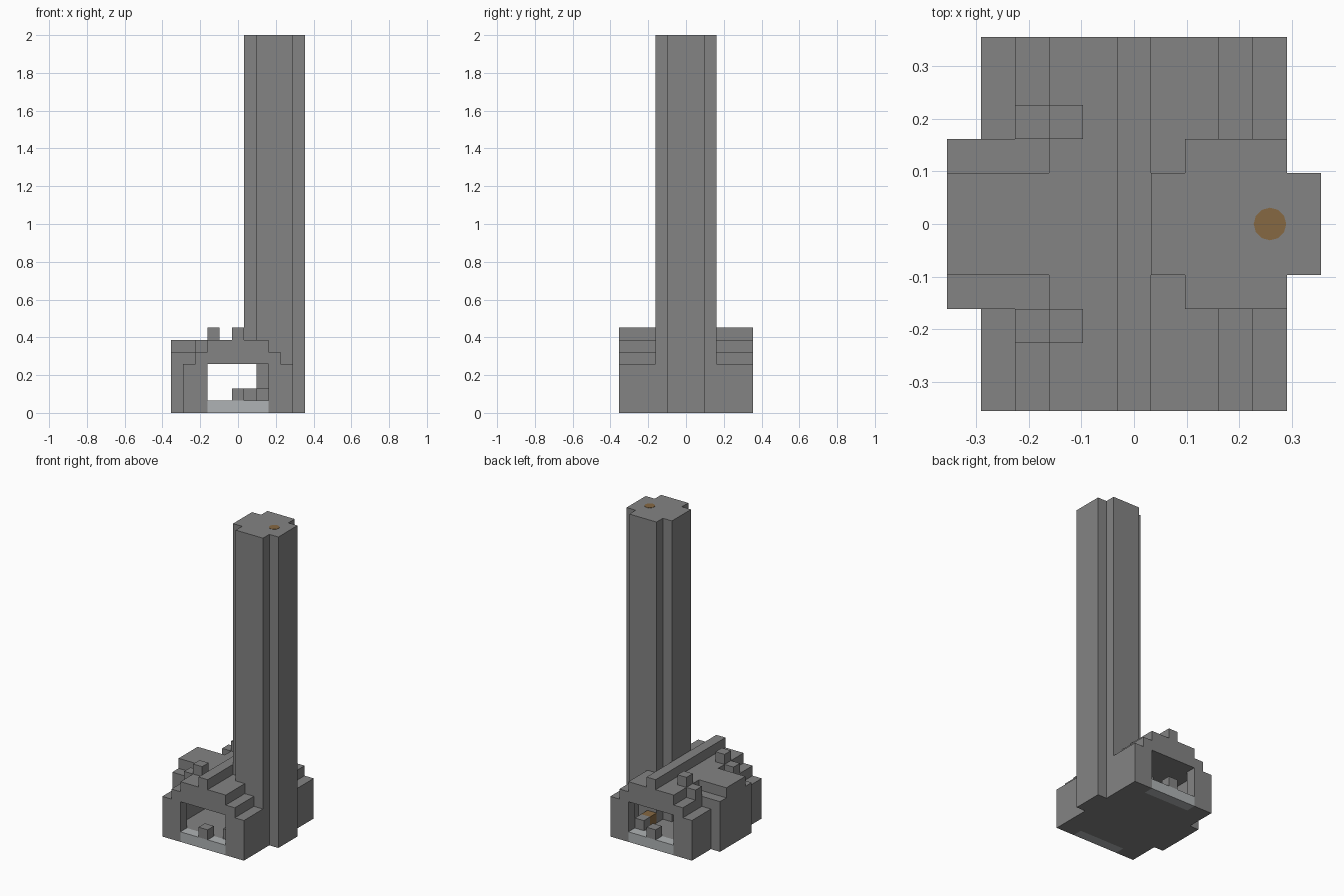
import bpy, bmesh
from mathutils import Vector

U = 2 / 31  # edge of one building block

if "Cube" in bpy.data.objects:
    bpy.data.objects.remove(bpy.data.objects["Cube"])


def material(name, colour):
    m = bpy.data.materials.new(name)
    m.use_nodes = True
    m.diffuse_color = (*colour, 1)
    m.node_tree.nodes["Principled BSDF"].inputs["Base Color"].default_value = (*colour, 1)
    return m


stone = material("grey stone", (0.23, 0.23, 0.23))
pale = material("pale stone", (0.43, 0.45, 0.46))
wood = material("brown wood", (0.24, 0.14, 0.055))


def box(x0, x1, y0, y1, z0, z1):
    """Set of blocks covering inclusive index ranges."""
    return {(x, y, z) for x in range(x0, x1 + 1)
            for y in range(y0, y1 + 1) for z in range(z0, z1 + 1)}


def build(name, cells, mat):
    """Outer skin of a set of blocks, with flat areas merged."""
    bm = bmesh.new()
    for c in cells:
        for axis in range(3):
            for sign in (-1, 1):
                n = [0, 0, 0]
                n[axis] = sign
                if tuple(a + b for a, b in zip(c, n)) in cells:
                    continue
                n = Vector(n)
                s = Vector((n.y, n.z, n.x))
                t = n.cross(s)
                mid = Vector((c[0], c[1], c[2] + 0.5)) + n / 2
                corners = [mid + (s * a + t * b) / 2
                           for a, b in ((-1, -1), (1, -1), (1, 1), (-1, 1))]
                bm.faces.new([bm.verts.new(p * U) for p in corners])
    bmesh.ops.remove_doubles(bm, verts=bm.verts, dist=U / 100)
    bmesh.ops.dissolve_limit(bm, angle_limit=0.01, verts=bm.verts, edges=bm.edges)
    bmesh.ops.triangulate(bm, faces=[f for f in bm.faces if len(f.verts) > 4])
    me = bpy.data.meshes.new(name)
    bm.to_mesh(me)
    bm.free()
    me.materials.append(mat)
    ob = bpy.data.objects.new(name, me)
    bpy.context.collection.objects.link(ob)
    return ob


# Tower: square with notched corners, solid above an open hearth
tower = box(1, 5, -1, 1, 0, 30) | box(2, 4, -2, 2, 0, 30)
hearth = box(2, 3, -1, 1, 1, 3) | box(1, 1, -1, 1, 2, 3)
build("tower", tower - hearth, stone)

# House: stepped gable with a bay on one side
house = box(-4, 4, -5, 5, 0, 3) | box(-3, 3, -5, 5, 4, 4)
house |= box(-2, 2, -5, 5, 5, 5) | box(0, 0, -5, 5, 6, 6)
house |= box(-5, -3, -2, 2, 0, 4) | box(-5, -2, -1, 1, 0, 5)
# Dormer blocks on the roof steps
for y in (-3, 3):
    house |= box(-3, -3, y, y, 5, 5) | box(-2, -2, y, y, 6, 6)
# Room and doorways
house -= box(-3, 3, -4, 4, 1, 3) | box(-2, 2, -5, 5, 1, 3)
sills = {side: box(-2, 2, y, y, 0, 0) for side, y in (("front", -5), ("back", 5))}
house -= tower | sills["front"] | sills["back"]
build("house", house, stone)

# Door sills, stools and benches, the same at both ends
for side, s in (("front", -1), ("back", 1)):
    build(side + "_sill", sills[side], pale)
    build(side + "_step_block", box(0, 0, 5 * s, 5 * s, 1, 1), stone)
    build(side + "_seat_block", box(2, 2, 4 * s, 4 * s, 1, 1), stone)
    build(side + "_wood_block", box(2, 2, 3 * s, 3 * s, 1, 1), wood)

# Round-cornered cap plate on the tower top
bpy.ops.mesh.primitive_cylinder_add(vertices=12, radius=U * 0.48, depth=0.003,
                                    location=(4 * U, 0, 2))
cap = bpy.context.object
cap.name = "flue_cap"
cap.data.materials.append(wood)
